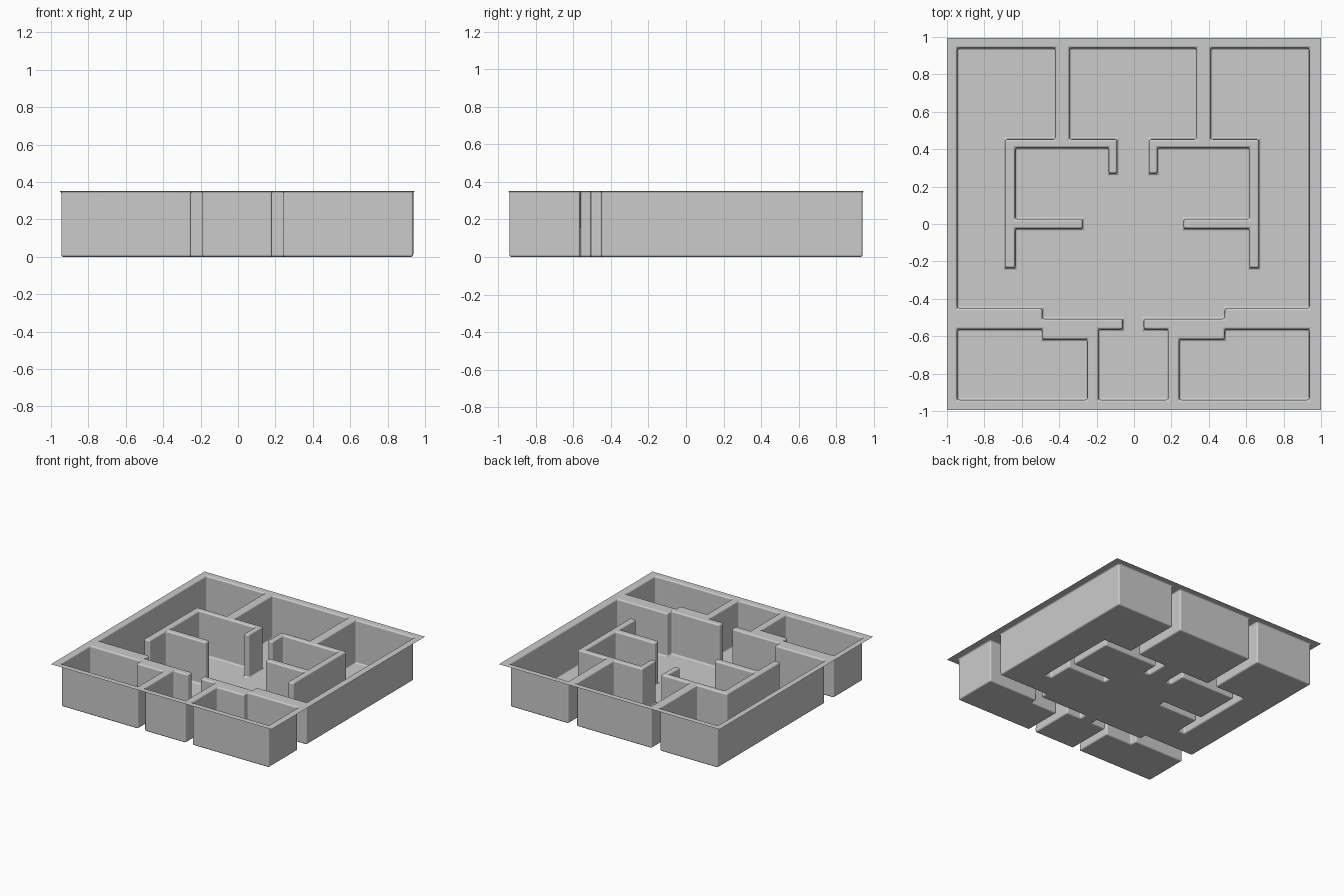
import bpy
import bmesh
import math

cube = bpy.data.objects.get("Cube")
if cube:
    bpy.data.objects.remove(cube)

TOP = 0.352
ROUND = 0.012
EDGE_X, EDGE_Y = 1.0, 0.995
LEFT, RIGHT, FRONT, BACK = -0.945, 0.937, -0.94, 0.94

# Partition walls in plan: x0, x1, y0, y1
walls = [
    # back room dividers
    (-0.42, -0.345, 0.407, BACK), (0.335, 0.41, 0.407, BACK),
    # inner rooms, right side
    (-0.69, -0.09, 0.407, 0.453), (-0.135, -0.09, 0.27, 0.453),
    (-0.69, -0.635, -0.235, 0.453), (-0.69, -0.275, -0.025, 0.027),
    # inner rooms, left side
    (0.08, 0.668, 0.407, 0.453), (0.08, 0.125, 0.27, 0.453),
    (0.617, 0.668, -0.235, 0.453), (0.265, 0.668, -0.025, 0.027),
    # front rooms, right side
    (LEFT, -0.49, -0.563, -0.45), (-0.49, -0.19, -0.617, -0.507),
    (-0.25, -0.06, -0.563, -0.507), (-0.25, -0.19, FRONT, -0.507),
    # front rooms, left side
    (0.485, RIGHT, -0.563, -0.45), (0.182, 0.485, -0.617, -0.507),
    (0.052, 0.242, -0.563, -0.507), (0.182, 0.242, FRONT, -0.507),
]

xs = sorted({-EDGE_X, EDGE_X, LEFT, RIGHT, *(v for w in walls for v in w[:2])})
ys = sorted({-EDGE_Y, EDGE_Y, FRONT, BACK, *(v for w in walls for v in w[2:])})


def is_raised(i, j):
    """True where the plan cell is a wall top or the outer rim."""
    x, y = (xs[i] + xs[i + 1]) / 2, (ys[j] + ys[j + 1]) / 2
    if not (LEFT < x < RIGHT and FRONT < y < BACK):
        return True
    return any(a < x < b and c < y < d for a, b, c, d in walls)


# Thin moulded sheet: floors below, wall tops above, upright sides between
bm = bmesh.new()
cache = {}


def vert(i, j, z):
    if (i, j, z) not in cache:
        cache[i, j, z] = bm.verts.new((xs[i], ys[j], z))
    return cache[i, j, z]


nx, ny = len(xs) - 1, len(ys) - 1
for i in range(nx):
    for j in range(ny):
        up = is_raised(i, j)
        z = TOP if up else 0
        bm.faces.new([vert(i, j, z), vert(i + 1, j, z),
                      vert(i + 1, j + 1, z), vert(i, j + 1, z)])
        if up:
            continue
        sides = [((0, -1), (0, 0), (1, 0)), ((1, 0), (1, 0), (1, 1)),
                 ((0, 1), (1, 1), (0, 1)), ((-1, 0), (0, 1), (0, 0))]
        for (di, dj), (ai, aj), (bi, bj) in sides:
            if is_raised(i + di, j + dj):
                a, b = (i + ai, j + aj), (i + bi, j + bj)
                bm.faces.new([vert(*b, 0), vert(*a, 0), vert(*a, TOP), vert(*b, TOP)])

bmesh.ops.recalc_face_normals(bm, faces=bm.faces)
bm.normal_update()
if sum(f.normal.z for f in bm.faces) < 0:
    bmesh.ops.reverse_faces(bm, faces=bm.faces)
bmesh.ops.dissolve_limit(bm, angle_limit=math.radians(1), verts=bm.verts, edges=bm.edges)

mesh = bpy.data.meshes.new("floor_plan_shell")
bm.to_mesh(mesh)
bm.free()
shell = bpy.data.objects.new("floor_plan_shell", mesh)
bpy.context.collection.objects.link(shell)

# Plain grey finish
grey = bpy.data.materials.new("grey")
grey.use_nodes = True
color = (0.6, 0.6, 0.6, 1)
grey.diffuse_color = color
grey.node_tree.nodes["Principled BSDF"].inputs["Base Color"].default_value = color
mesh.materials.append(grey)

# Rounded folds
for p in mesh.polygons:
    p.use_smooth = True
bevel = shell.modifiers.new("rounded_folds", 'BEVEL')
bevel.width = ROUND
bevel.segments = 3
bevel.limit_method = 'ANGLE'
bevel.use_clamp_overlap = False
bevel.harden_normals = True
